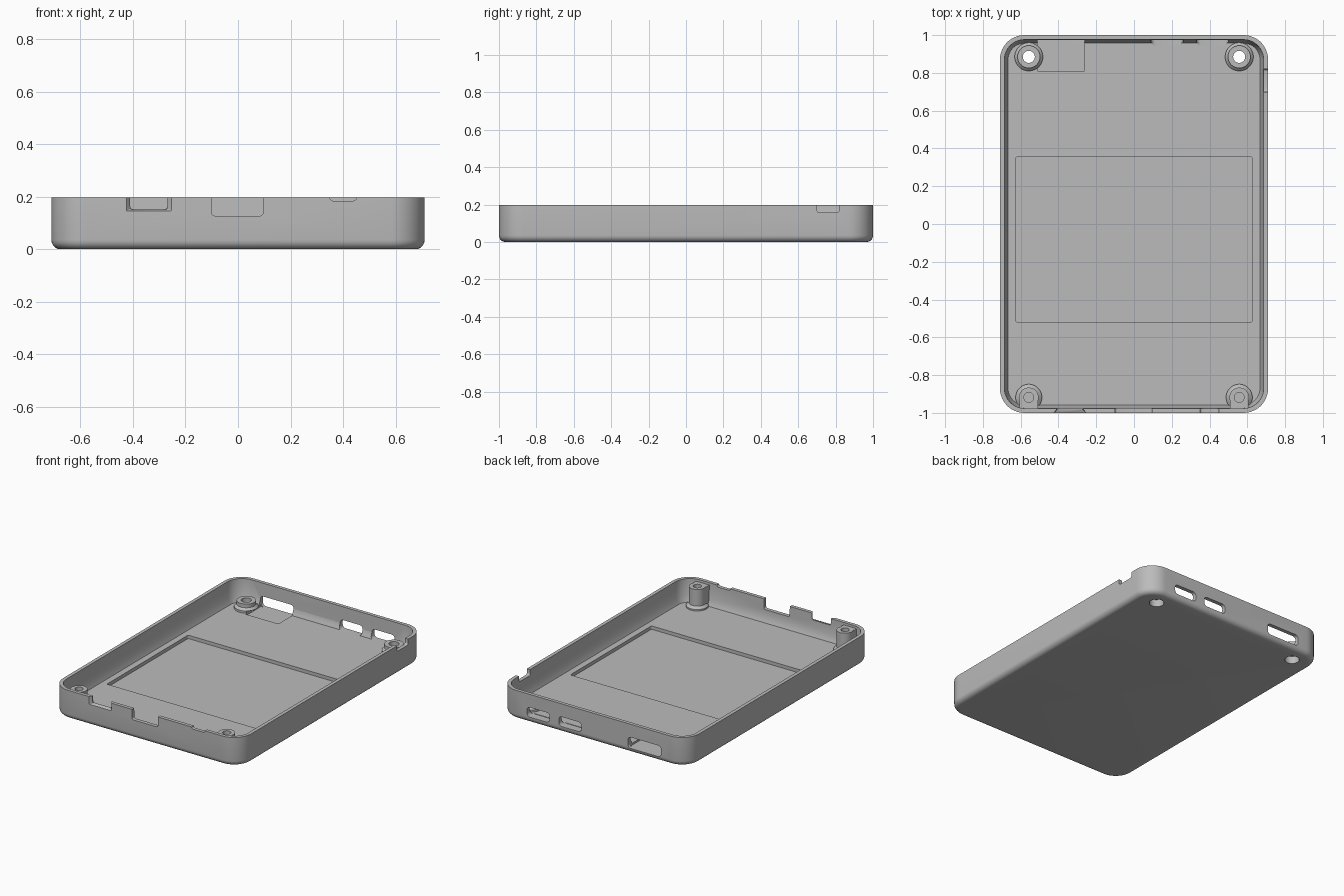
import bpy, bmesh, math
from mathutils import Matrix, Vector

cube = bpy.data.objects.get("Cube")
if cube:
    bpy.data.objects.remove(cube, do_unlink=True)

grey = bpy.data.materials.new("mid grey")
grey.use_nodes = True
GREY = (0.5, 0.5, 0.5, 1)
grey.diffuse_color = GREY
grey.node_tree.nodes["Principled BSDF"].inputs["Base Color"].default_value = GREY

W, L, H, R = 0.71, 1.0, 0.197, 0.13     # half width, half length, height, corner
FLOOR = 0.045

# Local z points to the front, to the left side, or up
FRONT = Matrix(((1, 0, 0), (0, 0, -1), (0, 1, 0))).to_4x4()
SIDE = Matrix(((0, 0, 1), (1, 0, 0), (0, 1, 0))).to_4x4()
UP = Matrix.Identity(4)


def ring(hx, hy, r, z, seg):
    """Rounded rectangle outline at height z."""
    points = []
    for k, (sx, sy) in enumerate(((1, 1), (-1, 1), (-1, -1), (1, -1))):
        for i in range(seg):
            # full circles share no doubled points because each arc is half-stepped
            a = math.pi / 2 * (k + (i + 0.5) / seg) if r >= min(hx, hy) else \
                math.pi / 2 * (k + i / (seg - 1))
            points.append((sx * (hx - r) + r * math.cos(a),
                           sy * (hy - r) + r * math.sin(a), z))
    return points


def loft(name, layers, centre=(0, 0), axis=UP, seg=6):
    """Closed solid through rounded rectangles (half x, half y, radius, z)."""
    bm = bmesh.new()
    rings = [[bm.verts.new(p) for p in ring(*layer, seg)] for layer in layers]
    n = len(rings[0])
    for a, b in zip(rings, rings[1:]):
        for i in range(n):
            j = (i + 1) % n
            bm.faces.new((a[i], a[j], b[j], b[i]))
    bm.faces.new(rings[0][::-1])
    bm.faces.new(rings[-1])
    bm.transform(axis @ Matrix.Translation(Vector((*centre, 0))))
    bmesh.ops.recalc_face_normals(bm, faces=bm.faces)
    mesh = bpy.data.meshes.new(name)
    bm.to_mesh(mesh)
    bm.free()
    mesh.materials.append(grey)
    obj = bpy.data.objects.new(name, mesh)
    bpy.context.collection.objects.link(obj)
    return obj


def disc(name, x, y, steps):
    """Turned solid from (radius, z) steps."""
    return loft(name, [(r, r, r, z) for r, z in steps], (x, y), seg=8)


def slab(name, x0, x1, y0, y1, z0, z1, r=0.004, axis=UP):
    """Rounded prism between the given limits."""
    hx, hy = (x1 - x0) / 2, (y1 - y0) / 2
    return loft(name, [(hx, hy, r, z0), (hx, hy, r, z1)],
                ((x0 + x1) / 2, (y0 + y1) / 2), axis, 5)


def combine(part, operation):
    mod = tray.modifiers.new(part.name, 'BOOLEAN')
    mod.operation, mod.object, mod.solver = operation, part, 'EXACT'
    with bpy.context.temp_override(object=tray, active_object=tray):
        bpy.ops.object.modifier_apply(modifier=mod.name)
    bpy.data.objects.remove(part, do_unlink=True)


# Tray shell: rounded base, thin wall, sloped inner foot, floor
def inset(d, z):
    return (W - d, L - d, R - d, z)


fillet = 0.035
profile = [inset(fillet * (1 - math.sin(a)), fillet * (1 - math.cos(a)))
           for a in [math.pi / 2 * i / 5 for i in range(6)]]
profile += [inset(0, H), inset(0.024, H), inset(0.027, 0.085), inset(0.043, FLOOR)]
tray = loft("case_tray", profile, seg=12)
bpy.context.view_layer.objects.active = tray

# Screw posts
for side in (-1, 1):
    x = side * 0.557
    combine(disc("back_post", x, 0.885,
                 [(0.075, 0.03), (0.075, 0.06), (0.06, 0.075), (0.06, 0.1)]), 'UNION')
    combine(disc("front_post_foot", x, -0.918,
                 [(0.07, 0.035), (0.07, 0.055), (0.052, 0.07)]), 'UNION')
    combine(disc("front_post", x, -0.918, [(0.052, 0.035), (0.052, 0.183)]), 'UNION')
    combine(slab("front_post_web", x - 0.05, x + 0.05, -0.985, -0.92, 0.037, 0.181), 'UNION')

cutters = []
for side in (-1, 1):
    x = side * 0.557
    cutters += [
        disc("back_hole", x, 0.885, [(0.032, -0.02), (0.032, 0.15)]),
        disc("back_counterbore", x, 0.885, [(0.046, -0.02), (0.046, 0.05)]),
        disc("front_hole", x, -0.918, [(0.026, 0.06), (0.026, 0.25)]),
    ]

# Floor recesses
cutters += [
    slab("battery_recess", -0.625, 0.625, -0.52, 0.355, 0.022, 0.07, 0.008),
    slab("port_recess", -0.512, -0.262, 0.81, 0.98, 0.032, 0.06),
]

# Back wall ports
for name, x0, x1, z0, z1 in (("large_port", -0.512, -0.262, 0.032, 0.108),
                             ("inner_port", 0.09, 0.26, 0.042, 0.108),
                             ("outer_port", 0.33, 0.5, 0.042, 0.108)):
    cutters.append(slab(name, x0, x1, z0, z1, -1.05, -0.945, 0.022, FRONT))

# Rim notches in the front wall and left side wall
for name, x0, x1, z0 in (("slot_notch", -0.41, -0.268, 0.152),
                         ("middle_notch", -0.1, 0.095, 0.127),
                         ("shallow_notch", 0.35, 0.45, 0.184)):
    cutters.append(slab(name, x0, x1, z0, 0.27, 0.94, 1.05, 0.012, FRONT))
cutters.append(loft("slot_flare", [(0.07, 0.06, 0.004, 0.982), (0.088, 0.068, 0.004, 1.003)],
                    (-0.339, 0.212), FRONT))
cutters.append(slab("side_notch", 0.7, 0.82, 0.158, 0.27, 0.66, 0.75, 0.012, SIDE))

for cutter in cutters:
    combine(cutter, 'DIFFERENCE')

# One material, smooth curves with sharp edges
tray.data.materials.clear()
tray.data.materials.append(grey)
for face in tray.data.polygons:
    face.material_index = 0
for obj in bpy.context.selected_objects:
    obj.select_set(False)
tray.select_set(True)
bpy.context.view_layer.objects.active = tray
bpy.ops.object.shade_smooth_by_angle(angle=math.radians(30))
